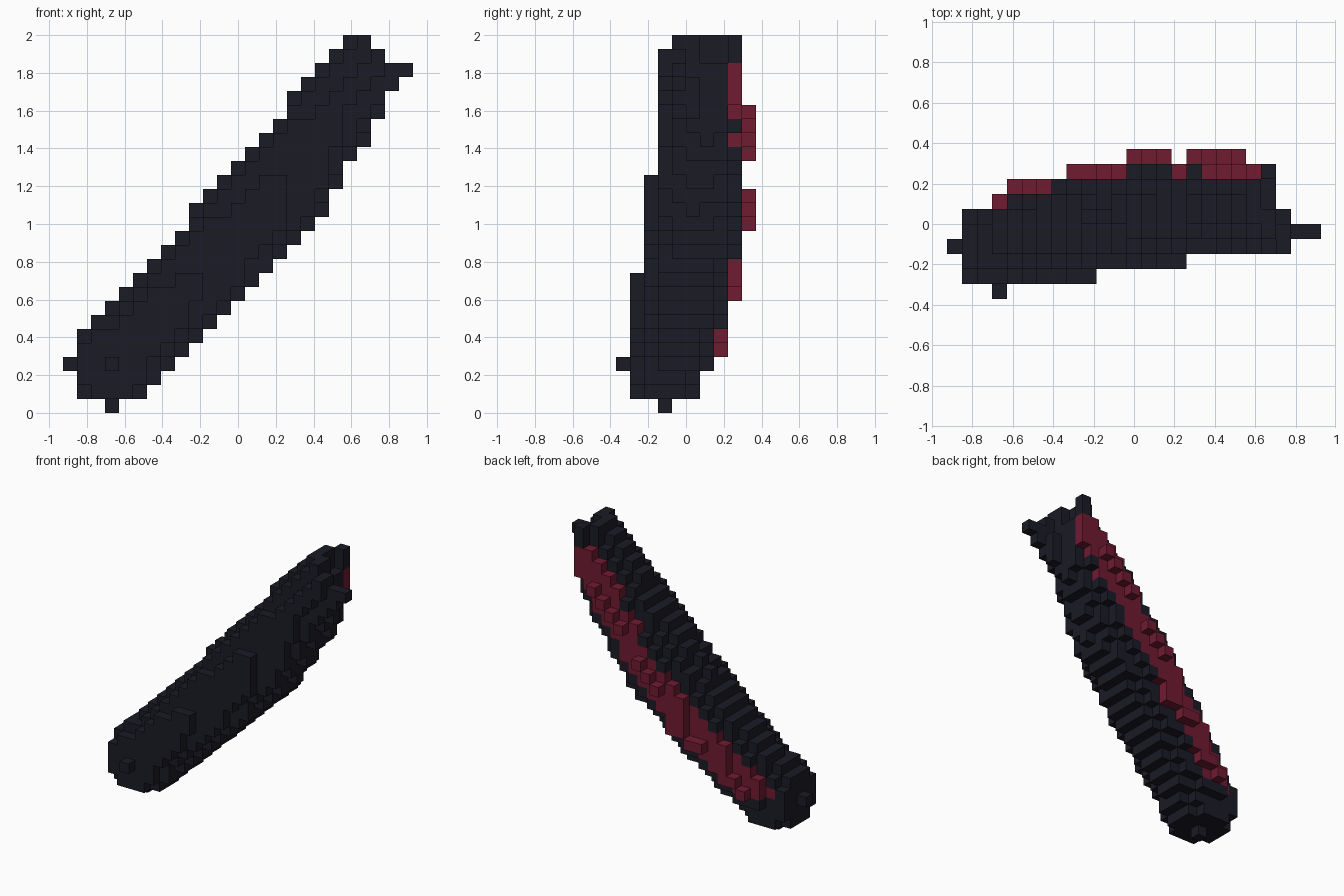
import bpy, bmesh
from mathutils import Vector

cube = bpy.data.objects.get("Cube")
if cube:
    bpy.data.objects.remove(cube, do_unlink=True)

UNIT = 2 / 27                      # edge of one block
SIZE = (25, 10, 27)                # block counts along x, y, z

# Bowed centre line in block units, with the tube radius at each point
PATH = [(3, 3, 3, 3.0), (6, 3.75, 6, 3.3), (10, 4.6, 10, 3.5),
        (13.9, 5.25, 14.1, 3.6), (16.4, 5.4, 17.6, 3.25),
        (18.9, 5.8, 21.1, 2.9), (22, 5.5, 25, 2.6)]
STEPS = 20
samples = []
for a, b in zip(PATH, PATH[1:]):
    for k in range(STEPS + 1):
        p = Vector(a).lerp(Vector(b), k / STEPS)
        samples.append((p.xyz, p.w))

# Rounded tube filled with blocks, scooped out at the upper end
scoop, scoop_radius = Vector((24, 6.5, 26)), 3.25
body, ridge = set(), {}
for x in range(SIZE[0]):
    for y in range(SIZE[1]):
        for z in range(SIZE[2]):
            p = Vector((x, y, z))
            depth, centre = max(((r - (p - c).length, c) for c, r in samples),
                                key=lambda s: s[0])
            if depth < -0.0001 or x + z > 47:
                continue
            if (p - scoop).length < scoop_radius or (x > 21 and y > 5) or (x > 22 and y != 4):
                continue
            body.add((x, y, z))
            # Rearmost blocks close to the centre line form the stripe
            side = ((x - z) - (centre.x - centre.z)) / 2 ** 0.5
            if y > centre.y and -1.6 < side < 1.3 and 4 <= z <= 24:
                ridge[(x, z)] = max(y, ridge.get((x, z), 0))

# Prongs around the scooped end
body |= {(23, 4, 23), (23, 4, 24), (24, 4, 24), (21, 4, 26), (21, 8, 26)}

stripe = {(x, y, z) for (x, z), y in ridge.items() if (x, y + 1, z) not in body}

# Raised runs of blocks along the stripe: first and last x, first and last z, y
for x0, x1, z0, z1, y in ((4, 7, 4, 6, 7), (8, 11, 8, 9, 8),
                          (12, 14, 13, 15, 9), (16, 19, 18, 21, 9)):
    for x in range(x0, x1 + 1):
        stripe.add((x, y, z0 + round((z1 - z0) * (x - x0) / (x1 - x0))))
solid = body | stripe


def material(name, colour):
    m = bpy.data.materials.new(name)
    m.use_nodes = True
    m.diffuse_color = (*colour, 1)
    m.node_tree.nodes["Principled BSDF"].inputs["Base Color"].default_value = (*colour, 1)
    return m


def block_object(name, cells, mat):
    """Outer faces of a set of blocks as one mesh."""
    bm = bmesh.new()
    for cell in sorted(cells):
        for axis in range(3):
            for sign in (-1, 1):
                near = list(cell)
                near[axis] += sign
                if tuple(near) in solid:
                    continue
                n = Vector((0, 0, 0))
                n[axis] = sign / 2
                u = Vector((0, 0, 0))
                u[(axis + 1) % 3] = 0.5
                w = Vector((0, 0, 0))
                w[(axis + 2) % 3] = 0.5 * sign
                mid = Vector(cell) + n + Vector((-12, -4.5, 0.5))
                corners = (mid - u - w, mid + u - w, mid + u + w, mid - u + w)
                bm.faces.new([bm.verts.new(c * UNIT) for c in corners])
    bmesh.ops.remove_doubles(bm, verts=bm.verts, dist=UNIT / 100)
    mesh = bpy.data.meshes.new(name)
    bm.to_mesh(mesh)
    bm.free()
    mesh.materials.append(mat)
    bpy.context.collection.objects.link(bpy.data.objects.new(name, mesh))


block_object("body", solid - stripe, material("dark slate", (0.0105, 0.0105, 0.019)))
block_object("back_stripe", stripe, material("deep red", (0.162, 0.011, 0.031)))
